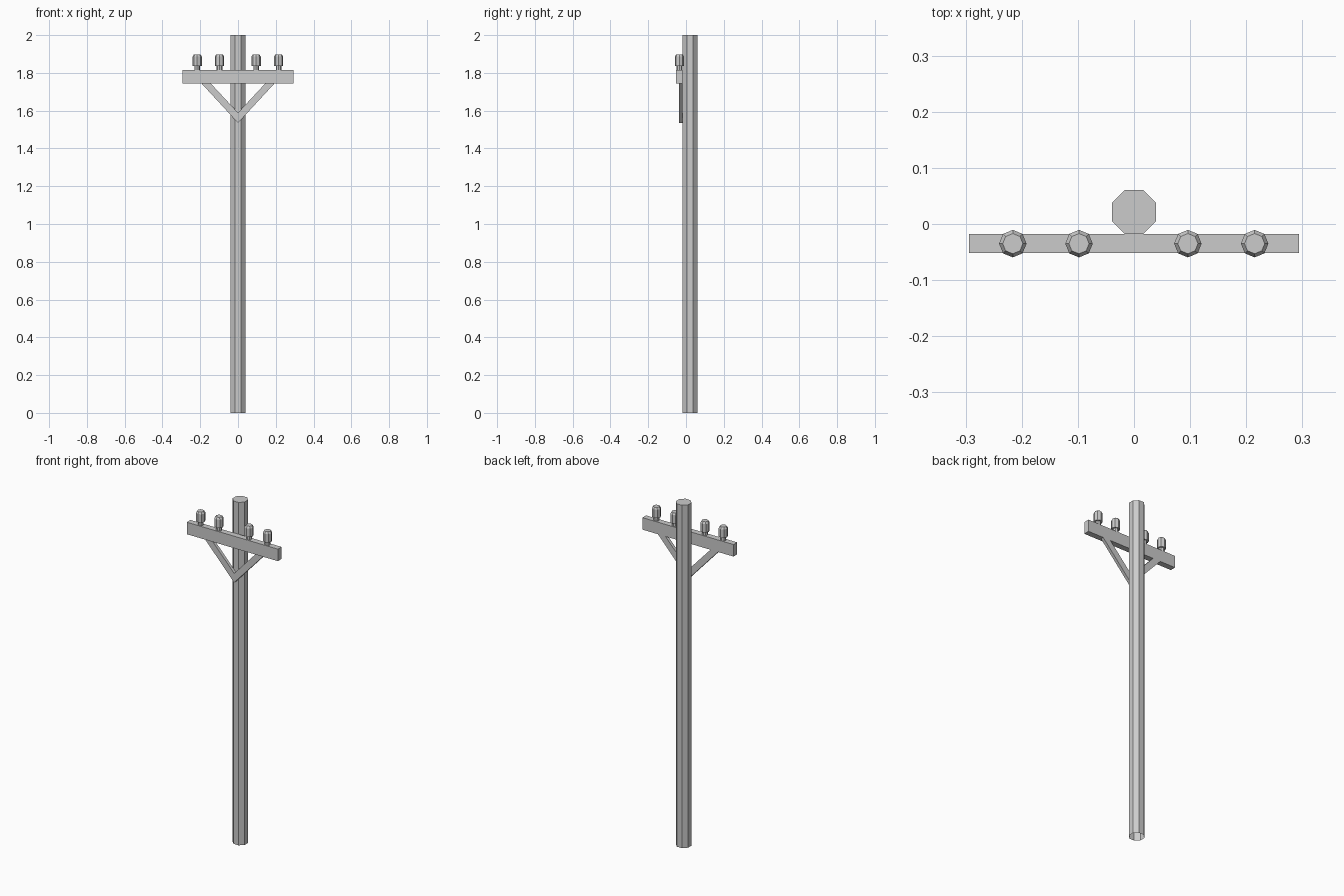
import bpy, bmesh
from math import pi, cos, sin

cube = bpy.data.objects.get("Cube")
if cube:
    bpy.data.objects.remove(cube)

grey = bpy.data.materials.new("plain_grey")
grey.use_nodes = True
colour = (0.6, 0.6, 0.6, 1)
grey.diffuse_color = colour
grey.node_tree.nodes["Principled BSDF"].inputs["Base Color"].default_value = colour


def finish(name, bm):
    bmesh.ops.recalc_face_normals(bm, faces=bm.faces)
    mesh = bpy.data.meshes.new(name)
    bm.to_mesh(mesh)
    bm.free()
    mesh.materials.append(grey)
    obj = bpy.data.objects.new(name, mesh)
    bpy.context.collection.objects.link(obj)
    return obj


def lathe(name, profile, x, y, turn=0.0, open_base=False):
    """Eight-sided turned solid from (radius, z) pairs, bottom to top."""
    bm = bmesh.new()
    angles = [turn + i * pi / 4 for i in range(8)]
    rings = [[bm.verts.new((x + r * cos(a), y + r * sin(a), z)) for a in angles]
             for r, z in profile]
    for low, high in zip(rings, rings[1:]):
        for i in range(8):
            j = (i + 1) % 8
            bm.faces.new((low[i], low[j], high[j], high[i]))
    bm.faces.new(rings[-1])
    if not open_base:
        bm.faces.new(rings[0][::-1])
    return finish(name, bm)


def plank(name, outline, y_front, y_back):
    """Front-view outline of (x, z) points given thickness along y."""
    bm = bmesh.new()
    face = bm.faces.new([bm.verts.new((x, y_front, z)) for x, z in outline])
    grown = bmesh.ops.extrude_face_region(bm, geom=[face])["geom"]
    moved = [v for v in grown if isinstance(v, bmesh.types.BMVert)]
    bmesh.ops.translate(bm, verts=moved, vec=(0, y_back - y_front, 0))
    return finish(name, bm)


# Octagonal pole with flats facing the axes, open underneath
lathe("pole", [(0.0425, 0), (0.0425, 2)], 0, 0.0215, pi / 8, open_base=True)

# Crossarm fixed to the front of the pole
plank("crossarm", [(-0.294, 1.745), (0.294, 1.745), (0.294, 1.815), (-0.294, 1.815)],
      -0.052, -0.018)

# Two diagonal braces meeting on the pole
for side, label in ((1, "left"), (-1, "right")):
    outline = [(0, 1.535), (0.196, 1.747), (0.147, 1.747), (0, 1.589)]
    plank(label + "_brace", [(side * x, z) for x, z in outline], -0.036, -0.018)

# Insulators: thin stem, wider body, bevelled cap
insulator = [(0.015, 1.813), (0.015, 1.837), (0.0245, 1.837),
             (0.0245, 1.886), (0.018, 1.897)]
for x, label in ((-0.216, "outer_right"), (-0.098, "inner_right"),
                 (0.096, "inner_left"), (0.215, "outer_left")):
    lathe(label + "_insulator", insulator, x, -0.035)
